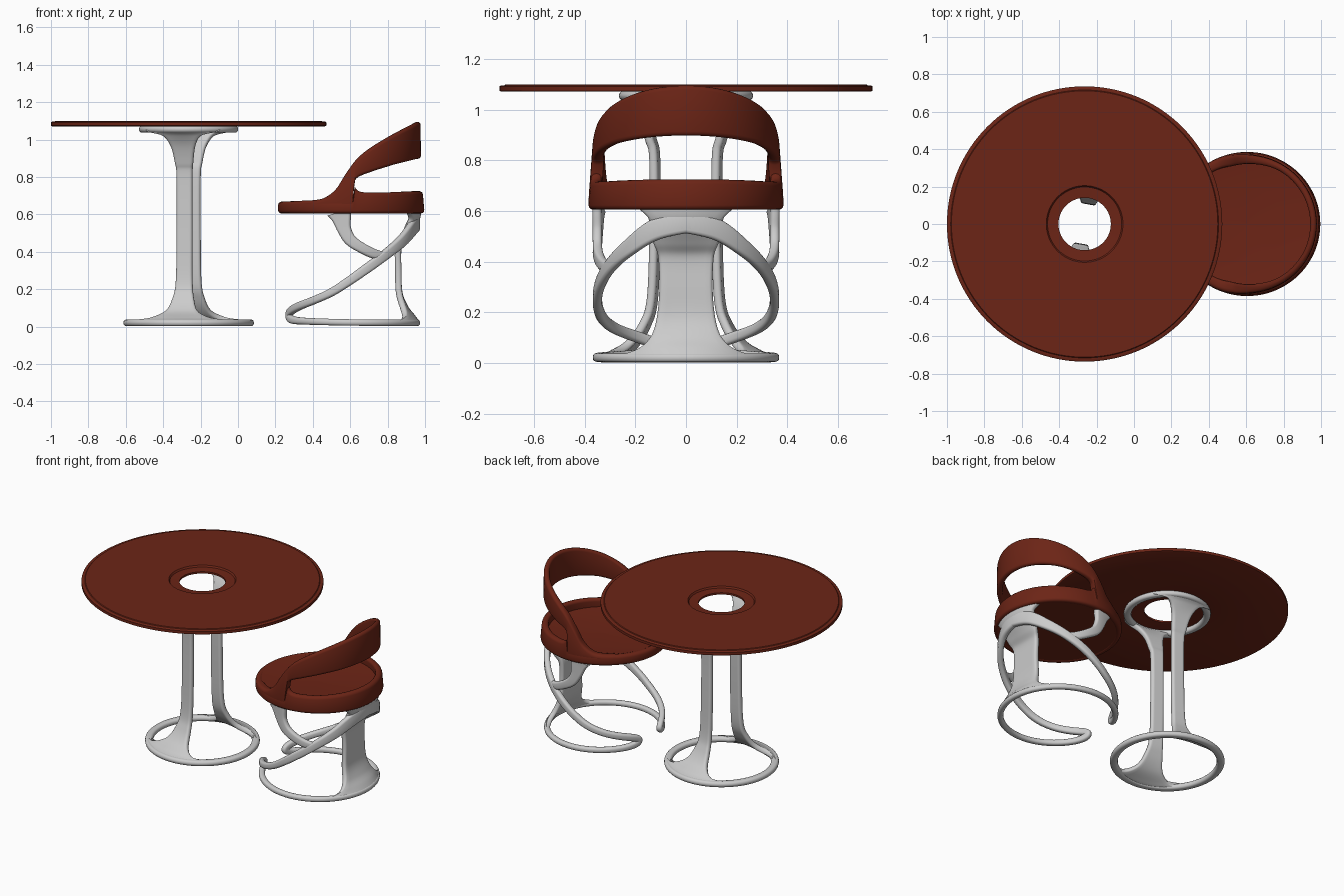
import bpy, bmesh
from math import sin, cos, pi, radians, sqrt
from mathutils import Vector

if "Cube" in bpy.data.objects:
    bpy.data.objects.remove(bpy.data.objects["Cube"])

red = bpy.data.materials.new("red_finish")
red.diffuse_color = (0.15, 0.018, 0.008, 1)
red.use_nodes = True
red.node_tree.nodes["Principled BSDF"].inputs["Base Color"].default_value = red.diffuse_color
TX, CX = -0.264, 0.605          # table and chair centre x


def smooth(pts, n=8):
    """Catmull-Rom resampling of a list of tuples."""
    p = [Vector(q) for q in pts]
    p = [p[0]] + p + [p[-1]]
    out = []
    for i in range(1, len(p) - 2):
        a, b, c, d = p[i - 1:i + 3]
        for j in range(n):
            t = j / n
            out.append(0.5 * (2 * b + (c - a) * t + (2 * a - 5 * b + 4 * c - d) * t * t
                              + (3 * b - a - 3 * c + d) * t ** 3))
    return out + [p[-2]]


def lookup(table, x):
    if x <= table[0][0]:
        return table[0][1]
    for a, b in zip(table, table[1:]):
        if x <= b[0]:
            return a[1] + (b[1] - a[1]) * (x - a[0]) / max(b[0] - a[0], 1e-6)
    return table[-1][1]


def rrect(hw, hh, c, side=1):
    """Rounded rectangle, with optional extra points along the wide sides."""
    c = min(c, hw * 0.98, hh * 0.98)
    pts = []
    for k, (sx, sy) in enumerate([(1, 1), (-1, 1), (-1, -1), (1, -1)]):
        for j in range(4):
            a = k * pi / 2 + j * pi / 6
            pts.append((sx * (hw - c) + c * cos(a), sy * (hh - c) + c * sin(a)))
        if k in (0, 2):
            pts += [(sx * (hw - c) * (1 - 2 * j / side), sy * hh) for j in range(1, side)]
    return pts


def loft(name, rings, closed=False, mat=None):
    bm = bmesh.new()
    v = [[bm.verts.new(p) for p in r] for r in rings]
    n, m = len(v), len(v[0])
    for i in range(n if closed else n - 1):
        a, b = v[i], v[(i + 1) % n]
        for j in range(m):
            bm.faces.new((a[j], a[(j + 1) % m], b[(j + 1) % m], b[j]))
    if not closed:
        bm.faces.new(v[0])
        bm.faces.new(v[-1])
    bmesh.ops.recalc_face_normals(bm, faces=bm.faces)
    me = bpy.data.meshes.new(name)
    bm.to_mesh(me)
    bm.free()
    ob = bpy.data.objects.new(name, me)
    bpy.context.collection.objects.link(ob)
    if mat:
        me.materials.append(mat)
    bpy.ops.object.select_all(action='DESELECT')
    ob.select_set(True)
    bpy.context.view_layer.objects.active = ob
    bpy.ops.object.shade_smooth_by_angle(angle=radians(35))
    return ob


def revolve(name, profile, cx, mat=None, n=128):
    return loft(name, [[(cx + r * cos(2 * pi * i / n), r * sin(2 * pi * i / n), z)
                        for r, z in profile] for i in range(n)], True, mat)


def strap(name, rows, cx, angle, R, th):
    """Flared strap; rows are (radius, z, half width, amount of bend round the circle)."""
    rows, rings = smooth(rows), []
    for i, (u, z, w, k) in enumerate(rows):
        a, b = rows[max(i - 1, 0)], rows[min(i + 1, len(rows) - 1)]
        t = Vector((b[0] - a[0], b[1] - a[1])).normalized()
        ring = []
        for s, d in rrect(w, th, th * 0.8, 10):
            uu = u - k * (R - sqrt(R * R - s * s)) + d * t.y
            ring.append((cx + uu * cos(angle) - s * sin(angle),
                         uu * sin(angle) + s * cos(angle), z - d * t.x))
        rings.append(ring)
    return loft(name, rings)


def wrapped_bar(name, rows, side, R=0.35):
    """Bar following a cylinder; rows are (degrees, z, half width, half thickness)."""
    rows = smooth(rows)
    P = [Vector((CX + R * cos(radians(a)), side * R * sin(radians(a)), z)) for a, z, w, h in rows]
    rings = []
    for i, (a, z, w, h) in enumerate(rows):
        t = (P[min(i + 1, len(P) - 1)] - P[max(i - 1, 0)]).normalized()
        n = Vector((cos(radians(a)), side * sin(radians(a)), 0))
        b = t.cross(n).normalized()
        rings.append([P[i] + b * x + n * y for x, y in rrect(w, h, 0.014)])
    return loft(name, rings)


# Table top with a sunken ring round the centre hole
revolve("table_top", [(.14, 1.074), (.14, 1.086), (.198, 1.09), (.205, 1.1), (.712, 1.1),
                      (.716, 1.096), (.73, 1.096), (.736, 1.092), (.736, 1.074), (.73, 1.071),
                      (.15, 1.071)], TX, red)

# Table base: two rings joined by two flared straps
for name, R, z, w, h in (("table_base_ring", .325, .020, .024, .018),
                         ("table_top_ring", .242, 1.055, .023, .018)):
    revolve(name, [(R + x, z + y) for x, y in rrect(w, h, 0.016)], TX)
leg = [(.328, .020, .27, 1), (.29, .034, .17, .9), (.22, .075, .09, .5), (.165, .15, .058, .1),
       (.135, .25, .045, 0), (.125, .5, .043, 0), (.125, .80, .043, 0), (.14, .88, .05, 0),
       (.172, .97, .068, .1), (.21, 1.03, .11, .6), (.24, 1.055, .20, 1)]
for name, deg in (("table_leg_rear", 80), ("table_leg_front", 260)):
    strap(name, leg, TX, radians(deg), .33, .017)

# Chair base: open foot ring folding back into a rising spiral on each side
bar = [(-4, .02, .017, .018), (45, .02, .017, .018), (90, .022, .017, .018),
       (130, .028, .018, .018), (150, .034, .02, .018), (159, .045, .022, .018),
       (161.5, .062, .022, .018), (158, .08, .022, .018), (148, .1, .022, .018),
       (125, .14, .021, .018), (107, .185, .022, .018), (91, .247, .024, .018),
       (78, .303, .026, .018), (57, .39, .028, .018), (40, .455, .033, .018),
       (20, .527, .042, .018), (-2, .56, .045, .018)]
prop = [(100, .612, .068, .018), (98.5, .58, .052, .018), (96, .52, .037, .018),
        (91, .465, .032, .018), (82, .425, .028, .018), (70, .39, .026, .016),
        (60, .38, .02, .015)]
for tag, s in (("left", -1), ("right", 1)):
    wrapped_bar("chair_spiral_" + tag, bar, s)
    wrapped_bar("chair_prop_" + tag, prop, s)
strap("chair_back_leg",
      [(.35, .02, .27, 1), (.328, .05, .19, .9), (.29, .10, .14, .5), (.258, .18, .115, .1),
       (.252, .3, .105, 0), (.254, .42, .11, .1), (.29, .48, .13, .5), (.33, .54, .145, .9),
       (.35, .575, .15, 1), (.358, .612, .19, 1)], CX, 0, .355, .017)

# Seat pan, slightly dished
revolve("seat_pan", [(.001, .608), (.36, .608), (.36, .668), (.32, .664), (.2, .654), (.001, .65)],
        CX, red)

# Edge heights of the chair shell as functions of x
band_top = smooth([(.3, .672), (.4, .676), (.46, .69), (.52, .735), (.57, .81), (.63, .888),
                   (.7, .945), (.8, 1.005), (.9, 1.055), (.985, 1.095)])
band_low = [(.615, .64), (.622, .772), (.632, .79), (.65, .803), (.68, .815),
            (.75, .838), (.85, .867), (.98, .897)]
rim_top = [(.2, .668), (.4, .674), (.615, .68), (.622, .752), (.632, .735), (.65, .722),
           (.68, .717), (.8, .717), (.98, .725)]
outer = [(.605, .391), (.65, .391), (.72, .382), (.9, .373), (1.1, .371)]


def shell_ring(a, low, top, thick):
    mid, half = (low + top) / 2, (top - low) / 2
    ring = []
    for x, y in rrect(thick / 2, half, 0.018):
        r = lookup(outer, mid + y) - thick / 2 + x
        ring.append((CX + r * cos(a), r * sin(a) * .985, mid + y))
    return ring


# Seat rim and swept back band
N = 240
rim, band = [], []
for i in range(N):
    a = 2 * pi * i / N
    rim.append(shell_ring(a, .605, lookup(rim_top, CX + .38 * cos(a)), .042))
for i in range(N + 1):
    a = radians(-135 + 270 * i / N)
    x = CX + .38 * cos(a)
    thick = lookup([(.35, .05), (.5, .06), (.62, .048), (.8, .036), (.98, .034)], x)
    band.append(shell_ring(a, lookup(band_low, x), lookup(band_top, x), thick))
loft("seat_rim", rim, True, red)
loft("back_band", band, False, red)
